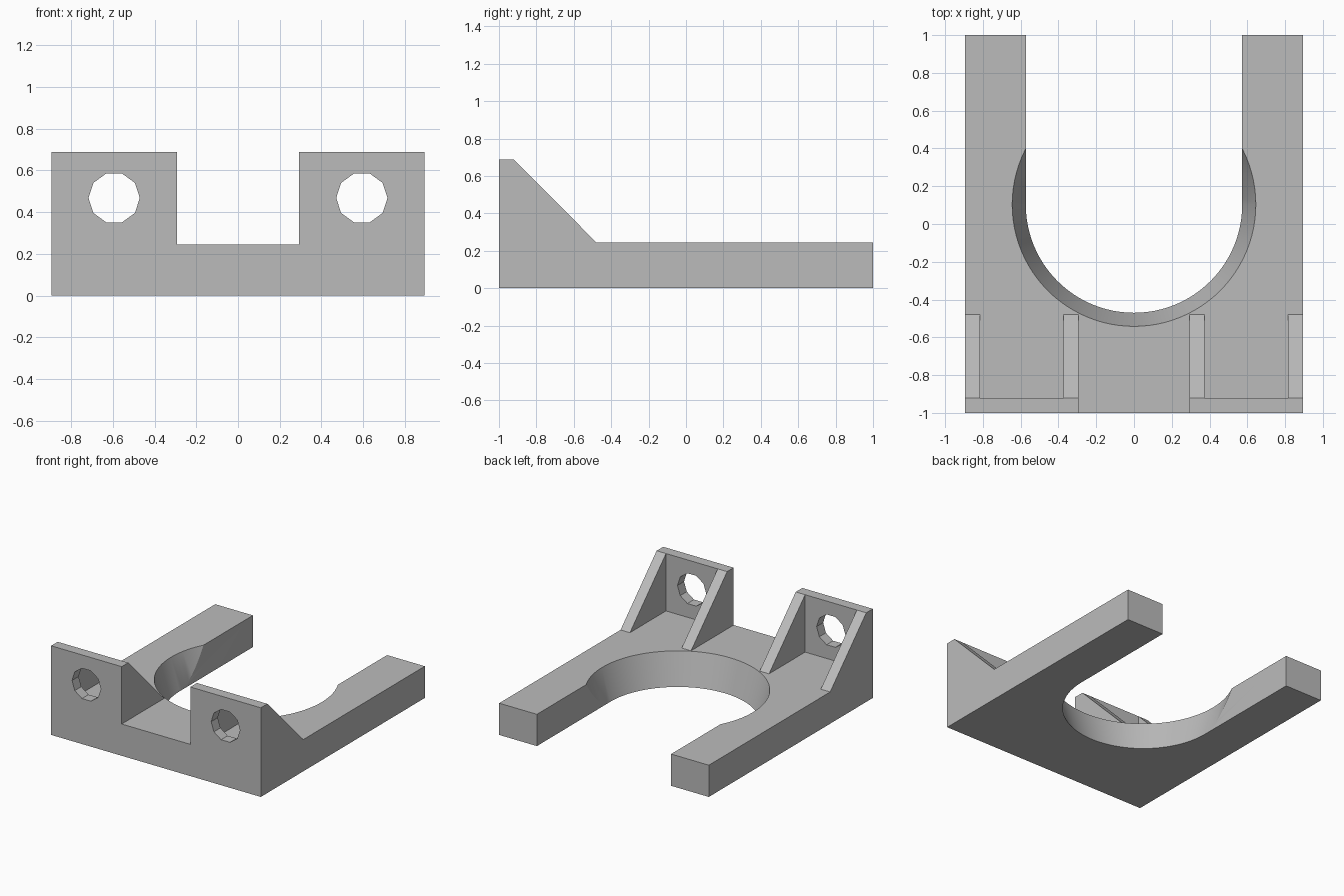
import bpy
import bmesh
import math
from mathutils import Matrix

if "Cube" in bpy.data.objects:
    bpy.data.objects.remove(bpy.data.objects["Cube"], do_unlink=True)

HALF_W, PLATE_T, HEIGHT = 0.895, 0.245, 0.688
WALL = 0.08                   # flange and gusset thickness
FLANGE_IN = 0.293             # inner edge of each flange
R_LOW, R_TOP, BORE_Y = 0.573, 0.645, 0.103

grey = bpy.data.materials.new("plain grey")
grey.use_nodes = True
grey.diffuse_color = (0.5, 0.5, 0.5, 1)
grey.node_tree.nodes["Principled BSDF"].inputs["Base Color"].default_value = (0.5, 0.5, 0.5, 1)


def add_object(name, bm):
    bmesh.ops.recalc_face_normals(bm, faces=bm.faces)
    mesh = bpy.data.meshes.new(name)
    bm.to_mesh(mesh)
    bm.free()
    mesh.materials.append(grey)
    obj = bpy.data.objects.new(name, mesh)
    bpy.context.collection.objects.link(obj)
    return obj


def prism(name, profile, x0, x1):
    """Extrude a (y, z) side profile from x0 to x1."""
    bm = bmesh.new()
    face = bm.faces.new([bm.verts.new((x0, y, z)) for y, z in profile])
    ext = bmesh.ops.extrude_face_region(bm, geom=[face])["geom"]
    verts = [v for v in ext if isinstance(v, bmesh.types.BMVert)]
    bmesh.ops.translate(bm, verts=verts, vec=(x1 - x0, 0, 0))
    return add_object(name, bm)


def box(name, x0, x1, y0, y1, z0, z1):
    return prism(name, [(y0, z0), (y1, z0), (y1, z1), (y0, z1)], x0, x1)


def cone(name, r1, r2, depth, sides, matrix):
    bm = bmesh.new()
    bmesh.ops.create_cone(bm, cap_ends=True, segments=sides, radius1=r1,
                          radius2=r2, depth=depth, matrix=matrix)
    return add_object(name, bm)


# Body with the sloped gusset side profile
body = prism("mounting_bracket",
             [(-1, 0), (1, 0), (1, PLATE_T), (-0.48, PLATE_T),
              (WALL - 1, HEIGHT), (-1, HEIGHT)], -HALF_W, HALF_W)

# Gap between flanges, pockets between gussets, bolt holes
cutters = [box("gap_cutter", -FLANGE_IN, FLANGE_IN, -1.2, 0, PLATE_T, 1)]
for side, label in ((1, "left"), (-1, "right")):
    xa, xb = sorted((side * (FLANGE_IN + WALL), side * (HALF_W - WALL)))
    cutters.append(box(label + "_pocket_cutter", xa, xb, WALL - 1, 0, PLATE_T, 1))
    place = Matrix.Translation((side * 0.594, -1, 0.468)) @ Matrix.Rotation(math.pi / 2, 4, "X")
    # first vertex turned to lie on the horizontal axis
    place = place @ Matrix.Rotation(math.pi / 2, 4, "Z")
    cutters.append(cone(label + "_bolt_hole_cutter", 0.123, 0.123, 0.5, 10, place))

# Tapered bore, carried past both plate faces, and the open slot behind it
slope = (R_TOP - R_LOW) / PLATE_T
over = 0.1
cutters.append(cone("bore_cutter", R_LOW - slope * over, R_TOP + slope * over,
                    PLATE_T + 2 * over, 96,
                    Matrix.Translation((0, BORE_Y, PLATE_T / 2))))
cutters.append(box("slot_cutter", -R_LOW, R_LOW, BORE_Y, 1.2, -0.2, 0.5))

for cutter in cutters:
    cutter.hide_render = True
    cutter.hide_set(True)
    mod = body.modifiers.new(cutter.name, "BOOLEAN")
    mod.operation, mod.solver, mod.object = "DIFFERENCE", "EXACT", cutter

# Bake the cuts, drop the cutters, smooth the bore
bpy.context.view_layer.update()
baked = bpy.data.meshes.new_from_object(body.evaluated_get(bpy.context.evaluated_depsgraph_get()))
body.modifiers.clear()
body.data = baked
baked.name = "mounting_bracket"
for cutter in cutters:
    bpy.data.objects.remove(cutter, do_unlink=True)

bpy.ops.object.select_all(action="DESELECT")
body.select_set(True)
bpy.context.view_layer.objects.active = body
bpy.ops.object.shade_smooth_by_angle(angle=math.radians(20))
